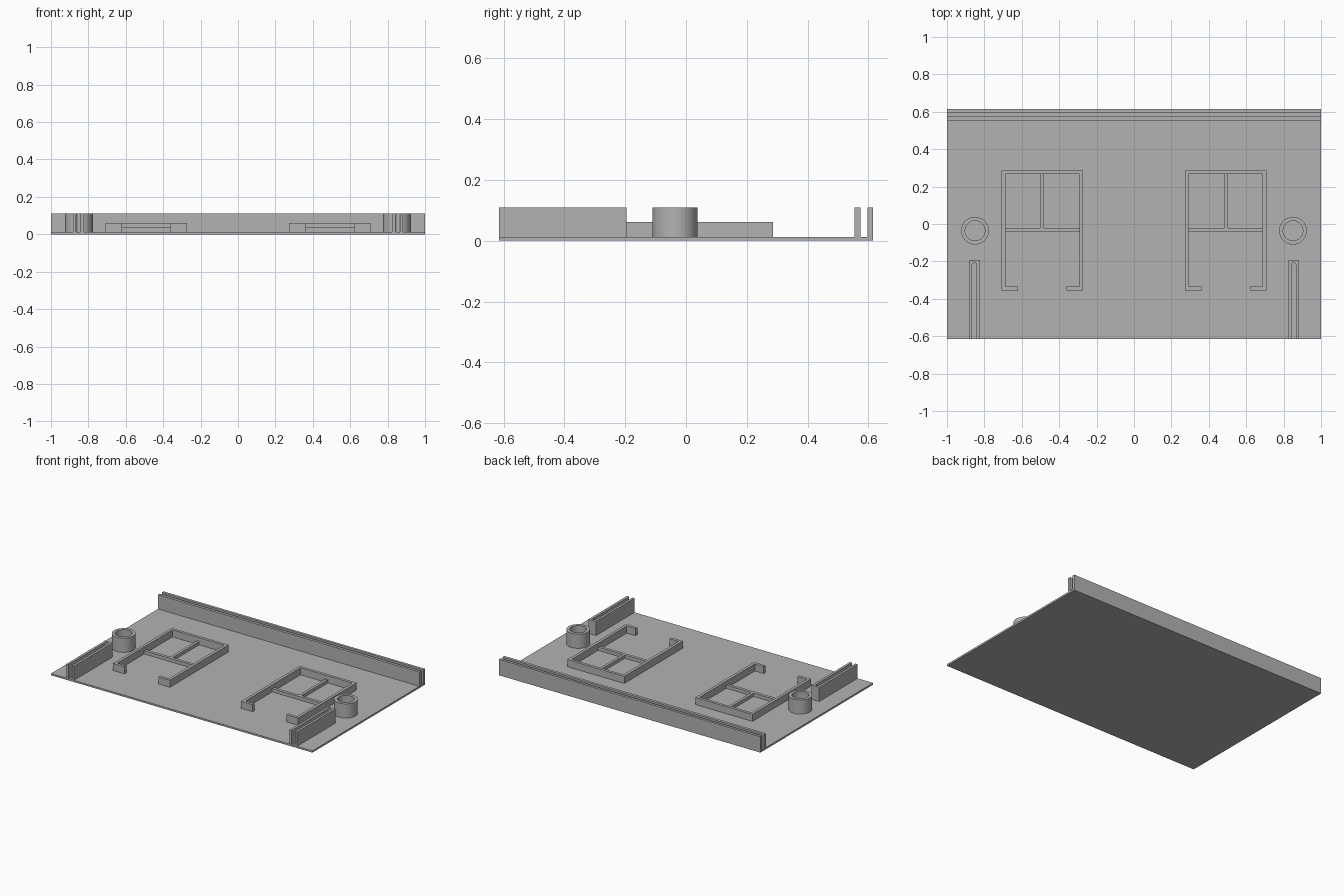
import bpy, bmesh
from math import sin, cos, pi

cube = bpy.data.objects.get("Cube")
if cube:
    bpy.data.objects.remove(cube, do_unlink=True)

grey = bpy.data.materials.new("plain_grey")
grey.use_nodes = True
colour = (0.45, 0.45, 0.45, 1)
grey.diffuse_color = colour
grey.node_tree.nodes["Principled BSDF"].inputs["Base Color"].default_value = colour

HALF_DEPTH = 0.615
FLOOR = 0.012      # top of the base plate
TALL = 0.11        # walls, rails and tubes
MID = 0.061        # frames
LOW = 0.035        # bars inside the frames


def finish(name, bm):
    bmesh.ops.recalc_face_normals(bm, faces=bm.faces)
    mesh = bpy.data.meshes.new(name)
    bm.to_mesh(mesh)
    bm.free()
    mesh.materials.append(grey)
    obj = bpy.data.objects.new(name, mesh)
    bpy.context.collection.objects.link(obj)
    return obj


def prism(name, outline, z0, z1, side=1):
    """Extrude a flat outline upward; side=-1 mirrors it in x."""
    bm = bmesh.new()
    face = bm.faces.new([bm.verts.new((side * x, y, z0)) for x, y in outline])
    top = bmesh.ops.extrude_face_region(bm, geom=[face])["geom"]
    verts = [v for v in top if isinstance(v, bmesh.types.BMVert)]
    bmesh.ops.translate(bm, verts=verts, vec=(0, 0, z1 - z0))
    return finish(name, bm)


def rect(x0, x1, y0, y1):
    return [(x0, y0), (x1, y0), (x1, y1), (x0, y1)]


def tube(name, x, y, outer, inner, z0, z1):
    """Closed ring swept round a vertical axis."""
    bm = bmesh.new()
    section = [(inner, z0), (outer, z0), (outer, z1), (inner, z1)]
    verts = [bm.verts.new((x + r, y, z)) for r, z in section]
    edges = [bm.edges.new((verts[i], verts[(i + 1) % 4])) for i in range(4)]
    bmesh.ops.spin(bm, geom=verts + edges, cent=(x, y, 0), axis=(0, 0, 1),
                   angle=2 * pi, steps=48, use_merge=True)
    bmesh.ops.remove_doubles(bm, verts=bm.verts, dist=0.0001)
    obj = finish(name, bm)
    bpy.ops.object.select_all(action="DESELECT")
    obj.select_set(True)
    bpy.context.view_layer.objects.active = obj
    bpy.ops.object.shade_smooth_by_angle()


# Base plate and the two parallel walls along the back
prism("base_plate", rect(-1, 1, -HALF_DEPTH, HALF_DEPTH), 0, FLOOR)
prism("back_wall_inner", rect(-1, 1, 0.554, 0.574), FLOOR, TALL)
prism("back_wall_outer", rect(-1, 1, 0.597, HALF_DEPTH), FLOOR, TALL)

# Slotted rail outline: open at the front, rounded at the slot's inner end
rail_x, rail_half, slot_half, rail_end = 0.853, 0.029, 0.012, -0.195
slot_end = rail_end - 0.012 - slot_half
arc = [(rail_x + slot_half * cos(pi * i / 12), slot_end + slot_half * sin(pi * i / 12))
       for i in range(13)]
rail = ([(rail_x - rail_half, -HALF_DEPTH), (rail_x - rail_half, rail_end),
         (rail_x + rail_half, rail_end), (rail_x + rail_half, -HALF_DEPTH),
         (rail_x + slot_half, -HALF_DEPTH)] + arc + [(rail_x - slot_half, -HALF_DEPTH)])

# Frame outline: one wall with inturned feet, open at the front
x0, x1, y0, y1, t = 0.272, 0.708, -0.355, 0.286, 0.02
foot = 0.088
frame = [(x0 + foot, y0), (x0, y0), (x0, y1), (x1, y1), (x1, y0), (x1 - foot, y0),
         (x1 - foot, y0 + t), (x1 - t, y0 + t), (x1 - t, y1 - t),
         (x0 + t, y1 - t), (x0 + t, y0 + t), (x0 + foot, y0 + t)]

for label, side in (("left", 1), ("right", -1)):
    prism(label + "_slotted_rail", rail, FLOOR, TALL, side)
    prism(label + "_frame", frame, FLOOR, MID, side)
    prism(label + "_cross_bar", rect(x0 + t, x1 - t, -0.043, -0.022), FLOOR, LOW, side)
    prism(label + "_divider_bar", rect(0.483, 0.502, -0.022, y1 - t), FLOOR, LOW, side)
    tube(label + "_tube", side * 0.85, -0.036, 0.074, 0.053, FLOOR, TALL)
